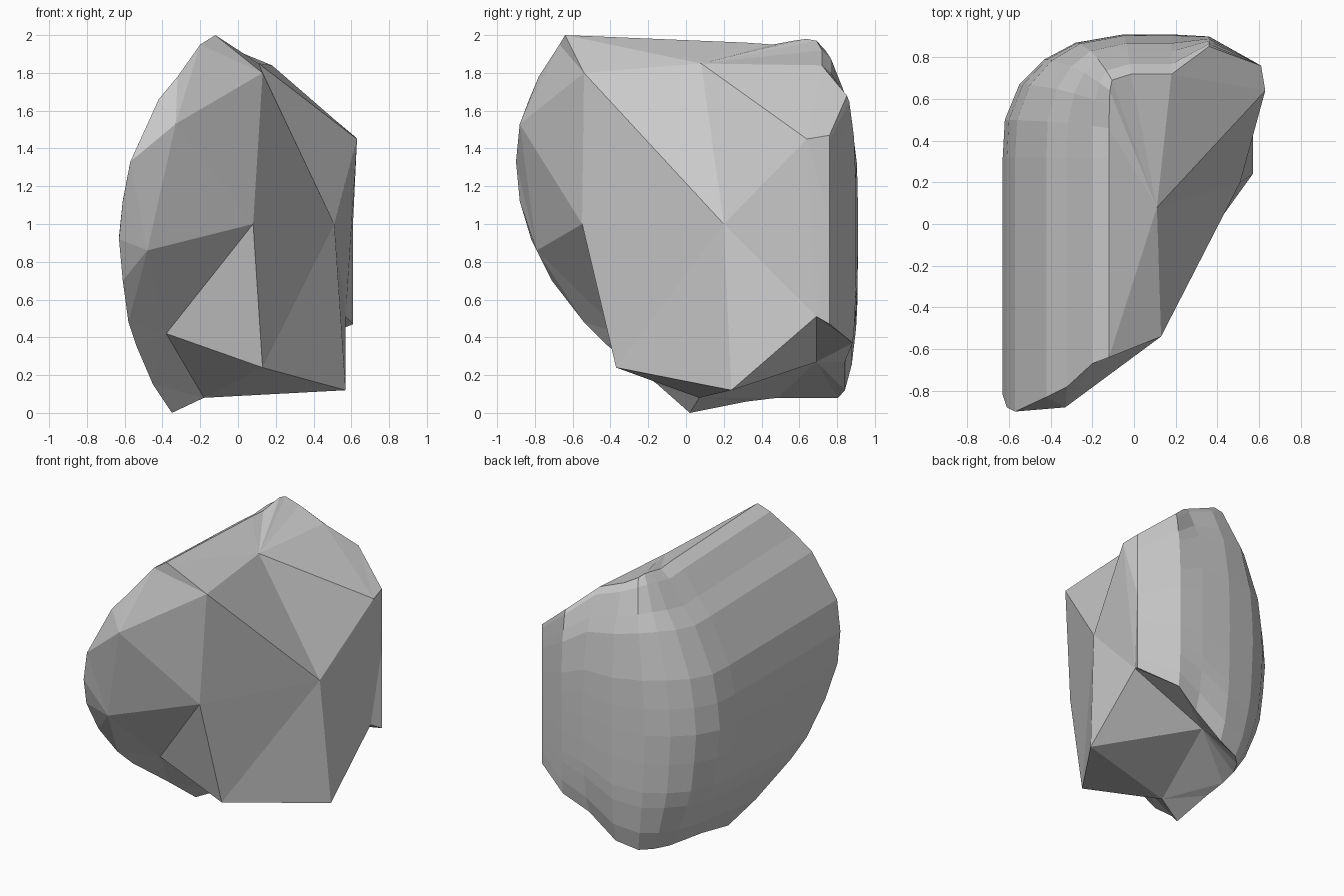
import bpy, bmesh
from math import cos, sin, radians
from mathutils import Vector

if "Cube" in bpy.data.objects:
    bpy.data.objects.remove(bpy.data.objects["Cube"])

# Rounded shell cross-section: inset from the outer plan curve, height, front edge y
PROFILE = [(.51, 2.0, -.64), (.43, 1.95, -.67), (.31, 1.78, -.78), (.21, 1.66, -.83),
           (.06, 1.33, -.90), (.02, 1.12, -.88), (0, .92, -.82), (.02, .70, -.71),
           (.05, .48, -.54), (.09, .36, -.42), (.18, .15, -.15), (.28, 0, .02)]

# Stations round the back corner: x, y, turn angle, bottom z, top z, inset scale
STATIONS = [(-.63, .32, 0, .06, 1.96, 1), (-.62, .50, 12, .08, 1.95, 1),
            (-.55, .67, 32, .08, 1.97, 1), (-.43, .79, 52, .08, 1.98, 1),
            (-.28, .87, 70, .08, 1.97, 1), (-.05, .91, 86, .12, 1.92, 1),
            (.18, .91, 90, .27, 1.84, 1), (.36, .90, 90, .37, 1.68, .25),
            (.61, .76, 90, .47, 1.47, 0)]

# Corners of the large broken facets on the right, front and underside
CORNERS = dict(A=(.13, -.54, 1.80), B=(.11, .08, 1.85), C=(.63, .64, 1.45),
               D=(.51, .20, 1.00), E=(.08, -.55, 1.00), F=(.13, -.37, .24),
               G=(.57, .24, .12), H=(.57, .69, .51), I=(-.33, -.88, 1.53),
               J=(-.48, -.79, .86), K=(-.38, -.34, .42), L=(-.18, .07, .08),
               P=(0, .69, .27))
FACETS = "ABD BCD CHD HGD HPG PLG LFG LKF KEF KJE JIE IAE AED EFD FGD"

bm = bmesh.new()


def station_points(x, y, angle, low, high, scale):
    a = radians(angle)
    return [bm.verts.new((x + d * cos(a) * scale,
                          y - .6 * d ** 1.7 * sin(a) * scale,
                          low + z / 2 * (high - low))) for d, z, _ in PROFILE]


def zip_loops(outer, inner):
    """Fill between two loops with triangles, always taking the shorter diagonal."""
    i = k = 0
    while i < len(outer) - 1 or k < len(inner) - 1:
        if k == len(inner) - 1:
            step_outer = True
        elif i == len(outer) - 1:
            step_outer = False
        else:
            step_outer = ((outer[i + 1].co - inner[k].co).length
                          < (outer[i].co - inner[k + 1].co).length)
        if step_outer:
            bm.faces.new((outer[i], outer[i + 1], inner[k]))
            i += 1
        else:
            bm.faces.new((outer[i], inner[k + 1], inner[k]))
            k += 1


# Smooth shell: straight left side swept round the back corner
rings = [[bm.verts.new((-.63 + d, y, z)) for d, z, y in PROFILE]]
rings += [station_points(*s) for s in STATIONS]
for r, s in zip(rings, rings[1:]):
    for j in range(len(PROFILE) - 1):
        bm.faces.new((r[j], s[j], s[j + 1], r[j + 1]))

# Broken facets
key = {n: bm.verts.new(Vector(co)) for n, co in CORNERS.items()}
for tri in FACETS.split():
    bm.faces.new([key[c] for c in tri])

# Join the facets to the shell rim: crest, back edge, underside, front edge
rim = [r[0] for r in rings] + rings[-1][1:]
rim += [r[-1] for r in reversed(rings[:-1])] + rings[0][-2::-1]
zip_loops(rim, [key[c] for c in "ABCHPLKJIA"])

bmesh.ops.recalc_face_normals(bm, faces=bm.faces[:])
mesh = bpy.data.meshes.new("rock")
bm.to_mesh(mesh)
bm.free()
rock = bpy.data.objects.new("rock", mesh)
bpy.context.collection.objects.link(rock)
